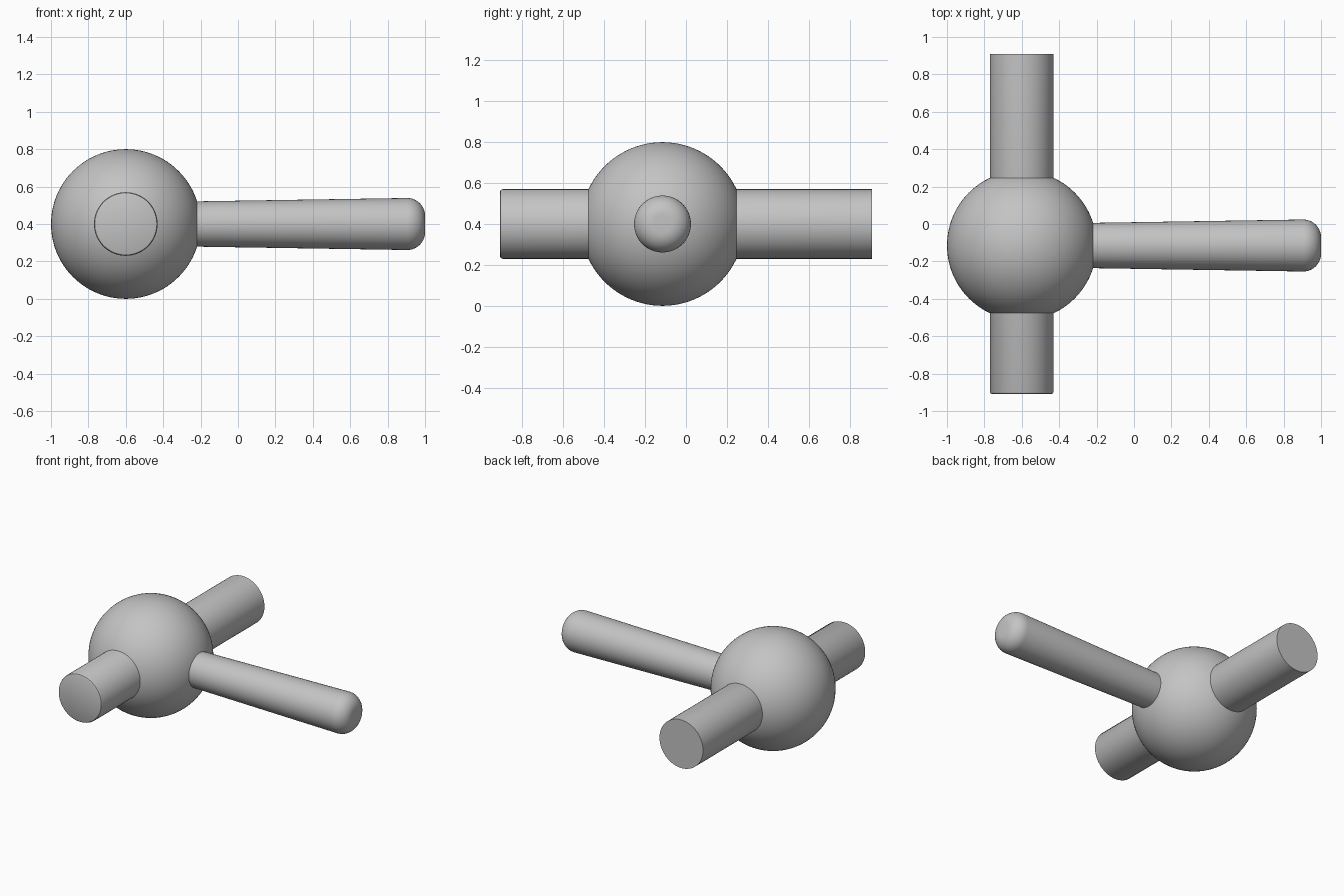
import bpy
import bmesh
import math
from mathutils import Matrix, Vector

if "Cube" in bpy.data.objects:
    bpy.data.objects.remove(bpy.data.objects["Cube"], do_unlink=True)

HUB = Vector((-0.6, -0.115, 0.4))
HUB_RADIUS = 0.4

grey = bpy.data.materials.new("plain grey")
grey.use_nodes = True
grey.diffuse_color = (0.55, 0.55, 0.55, 1)
grey.node_tree.nodes["Principled BSDF"].inputs["Base Color"].default_value = grey.diffuse_color


def finish(name, bm):
    """Turn a bmesh into a smooth shaded object with sharp edges kept."""
    bmesh.ops.recalc_face_normals(bm, faces=bm.faces)
    mesh = bpy.data.meshes.new(name)
    bm.to_mesh(mesh)
    bm.free()
    mesh.materials.append(grey)
    obj = bpy.data.objects.new(name, mesh)
    bpy.context.collection.objects.link(obj)
    bpy.ops.object.select_all(action='DESELECT')
    obj.select_set(True)
    bpy.context.view_layer.objects.active = obj
    bpy.ops.object.shade_smooth_by_angle(angle=math.radians(35))
    return obj


def turned(name, profile, rotation, sides=64):
    """Lathe (radius, distance) points about an axis through the hub centre."""
    bm = bmesh.new()
    rings = []
    for r, d in profile:
        rings.append([bm.verts.new((r * math.cos(a), r * math.sin(a), d))
                      for a in (math.tau * i / sides for i in range(sides))])
    for low, high in zip(rings, rings[1:]):
        for i in range(sides):
            j = (i + 1) % sides
            bm.faces.new((low[i], low[j], high[j], high[i]))
    bm.faces.new(rings[0])
    bm.faces.new(rings[-1])
    bm.transform(Matrix.Translation(HUB) @ rotation)
    return finish(name, bm)


# Round hub
bm = bmesh.new()
bmesh.ops.create_uvsphere(bm, u_segments=96, v_segments=48, radius=HUB_RADIUS,
                          matrix=Matrix.Translation(HUB))
finish("ball_hub", bm)

# Straight shaft through the hub, front rim lightly eased
front, back, r = 0.91 + HUB.y, 0.91 - HUB.y, 0.17
turned("cross_shaft",
       [(r, -back), (r, front - 0.012), (r - 0.004, front - 0.004), (r - 0.012, front)],
       Matrix.Rotation(math.pi / 2, 4, 'X'))

# Lever flaring outwards to a rounded tip
tip, fillet, r = 1 - HUB.x, 0.095, 0.139
lever = [(0.115, 0.0)]
for k in range(11):
    a = math.pi / 2 * k / 10
    lever.append((r - fillet + fillet * math.cos(a), tip - fillet + fillet * math.sin(a)))
turned("lever", lever, Matrix.Rotation(math.pi / 2, 4, 'Y'))
